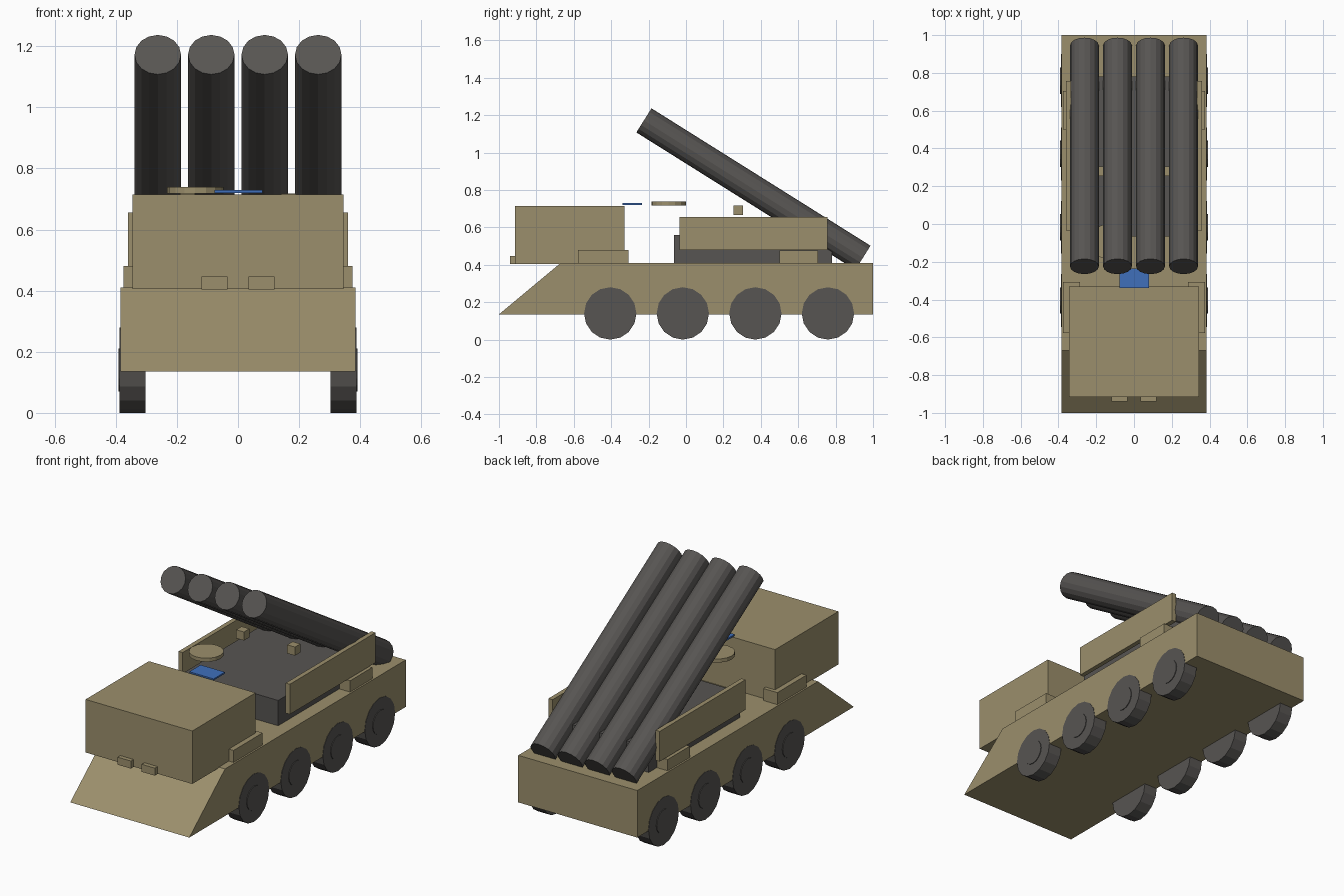
import bpy, bmesh, math
from mathutils import Matrix, Vector

if "Cube" in bpy.data.objects:
    bpy.data.objects.remove(bpy.data.objects["Cube"], do_unlink=True)


def material(name, colour):
    mat = bpy.data.materials.new(name)
    mat.use_nodes = True
    mat.diffuse_color = (*colour, 1)
    mat.node_tree.nodes["Principled BSDF"].inputs["Base Color"].default_value = (*colour, 1)
    return mat


TAN = material("sand tan", (0.33, 0.275, 0.15))
DARK = material("dark grey", (0.095, 0.09, 0.085))
BLUE = material("blue", (0.05, 0.16, 0.5))


def finish(name, bm, mat):
    bmesh.ops.recalc_face_normals(bm, faces=bm.faces)
    mesh = bpy.data.meshes.new(name)
    bm.to_mesh(mesh)
    bm.free()
    mesh.materials.append(mat)
    obj = bpy.data.objects.new(name, mesh)
    bpy.context.collection.objects.link(obj)
    return obj


def box(name, x, y, z, mat):
    """Box from (min, max) pairs along each axis."""
    bm = bmesh.new()
    size = [b - a for a, b in (x, y, z)]
    mid = [(a + b) / 2 for a, b in (x, y, z)]
    bmesh.ops.create_cube(bm, size=1, matrix=Matrix.Translation(mid) @ Matrix.Diagonal((*size, 1)))
    return finish(name, bm, mat)


def cylinder(name, start, end, radius, mat, sides=16):
    """Capped cylinder between two points."""
    start, end = Vector(start), Vector(end)
    axis = end - start
    turn = Vector((0, 0, 1)).rotation_difference(axis).to_matrix().to_4x4()
    bm = bmesh.new()
    bmesh.ops.create_cone(bm, cap_ends=True, segments=sides, radius1=radius, radius2=radius,
                          depth=axis.length, matrix=Matrix.Translation((start + end) / 2) @ turn)
    return finish(name, bm, mat)


# Hull: side profile with a sloped nose, extruded across the width
bm = bmesh.new()
profile = [(-1, 0.135), (1, 0.135), (1, 0.41), (-0.67, 0.41)]
face = bm.faces.new([bm.verts.new((-0.385, y, z)) for y, z in profile])
side = bmesh.ops.extrude_face_region(bm, geom=[face])
bmesh.ops.translate(bm, vec=(0.77, 0, 0),
                    verts=[v for v in side["geom"] if isinstance(v, bmesh.types.BMVert)])
finish("hull", bm, TAN)

# Cab, launcher deck and roof fittings
box("cab", (-0.345, 0.345), (-0.915, -0.33), (0.405, 0.715), TAN)
box("launcher_deck", (-0.305, 0.305), (-0.065, 0.78), (0.405, 0.558), DARK)
box("roof_panel", (-0.077, 0.08), (-0.34, -0.235), (0.72, 0.729), BLUE)
cylinder("roof_hatch", (-0.14, -0.093, 0.718), (-0.14, -0.093, 0.739), 0.092, TAN)

# Paired parts on both sides
for s, label in ((1, "left"), (-1, "right")):
    def pair(name, x0, x1, y, z):
        box(f"{label}_{name}", sorted((s * x0, s * x1)), y, z, TAN)

    pair("headlight", 0.035, 0.12, (-0.94, -0.89), (0.403, 0.447))
    pair("front_locker", 0.285, 0.375, (-0.577, -0.308), (0.408, 0.48))
    pair("rear_locker", 0.285, 0.375, (0.5, 0.705), (0.408, 0.476))
    pair("side_wall", 0.333, 0.36, (-0.035, 0.757), (0.48, 0.656))
    pair("sight_block", 0.14, 0.19, (0.255, 0.305), (0.667, 0.717))

    # Wheels with slightly raised hubs
    for i in range(4):
        y = -0.405 + i * 0.388
        cylinder(f"{label}_wheel_{i + 1}", (s * 0.302, y, 0.14), (s * 0.387, y, 0.14), 0.14, DARK)
        cylinder(f"{label}_hub_{i + 1}", (s * 0.35, y, 0.14), (s * 0.391, y, 0.14), 0.07, DARK)

# Four inclined launch tubes
for i in range(4):
    x = (i - 1.5) * 0.175
    cylinder(f"launch_tube_{i + 1}", (x, 0.946, 0.4375), (x, -0.225, 1.172), 0.076, DARK)
